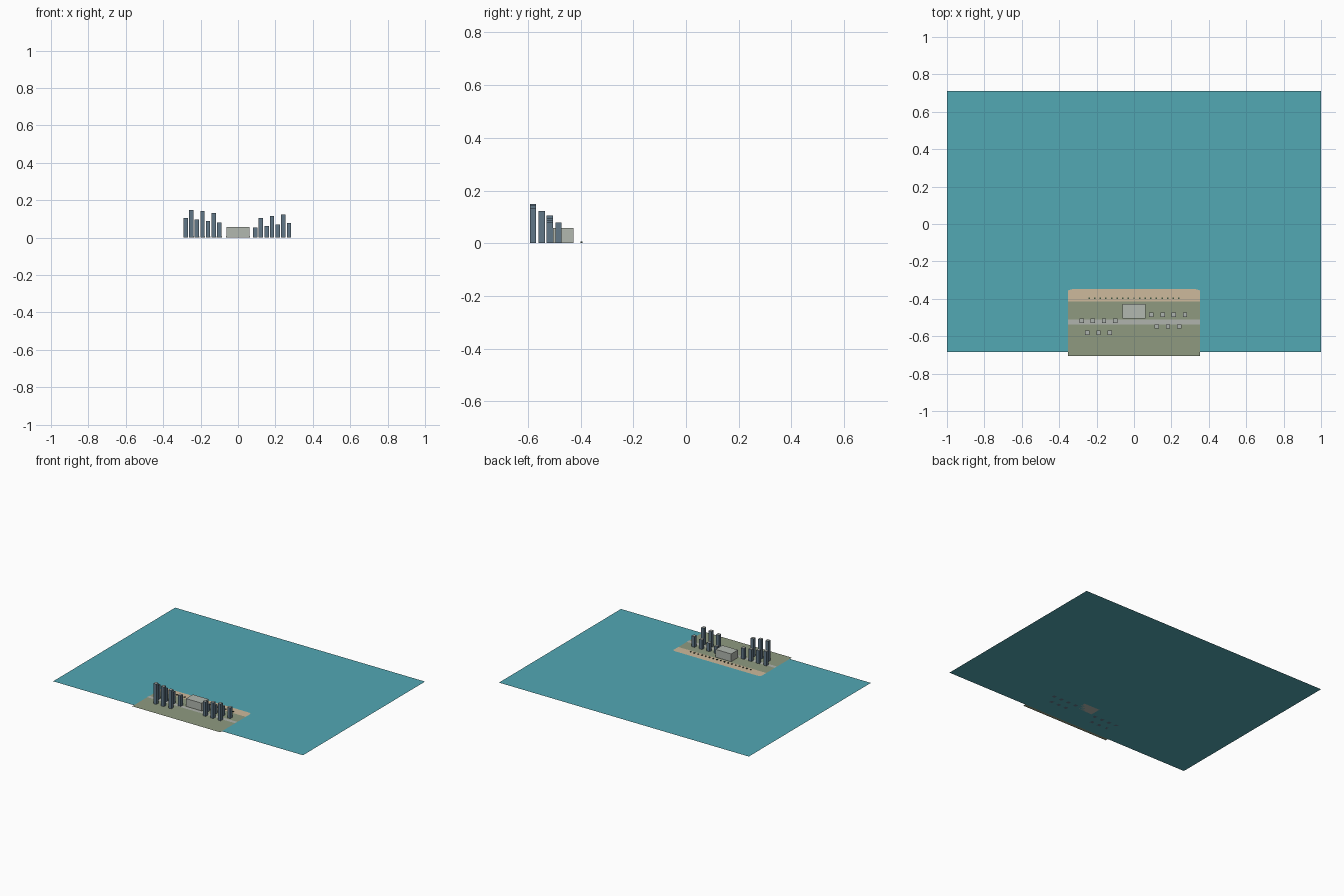
import bpy, bmesh

if "Cube" in bpy.data.objects:
    bpy.data.objects.remove(bpy.data.objects["Cube"])


def mat(name, r, g, b):
    """Flat material from sRGB 0-255."""
    lin = lambda c: ((c / 255 + 0.055) / 1.055) ** 2.4
    m = bpy.data.materials.new(name)
    m.diffuse_color = (lin(r), lin(g), lin(b), 1)
    m.use_nodes = True
    m.node_tree.nodes["Principled BSDF"].inputs["Base Color"].default_value = m.diffuse_color
    return m


water_m = mat("water teal", 82, 168, 180)
land_m = mat("grass olive", 143, 154, 128)
sand_m = mat("beach sand", 205, 186, 156)
road_m = mat("road grey", 176, 180, 174)
hall_m = mat("concrete", 178, 184, 176)
tower_m = mat("tower slate", 97, 119, 135)
roof_m = mat("roof grey", 172, 178, 174)
palm_m = mat("palm green", 66, 88, 66)


def finish(name, bm, *mats):
    me = bpy.data.meshes.new(name)
    bm.to_mesh(me)
    bm.free()
    for m in mats:
        me.materials.append(m)
    ob = bpy.data.objects.new(name, me)
    bpy.context.collection.objects.link(ob)
    return ob


def sheet(name, pts, z, m):
    """Flat sheet from an outline (counter-clockwise)."""
    bm = bmesh.new()
    bm.faces.new([bm.verts.new((x, y, z)) for x, y in pts])
    finish(name, bm, m)


def rect(x0, x1, y0, y1):
    return [(x0, y0), (x1, y0), (x1, y1), (x0, y1)]


def block(name, x, y, w, d, z0, z1, side, top=None):
    """Box with an optional different roof colour."""
    bm = bmesh.new()
    bmesh.ops.create_cube(bm, size=1)
    for v in bm.verts:
        v.co = (x + v.co.x * w, y + v.co.y * d, z0 + (v.co.z + 0.5) * (z1 - z0))
    bm.normal_update()
    if top:
        for f in bm.faces:
            f.material_index = int(f.normal.z > 0.5)
    finish(name, bm, side, *([top] if top else []))


# ground sheets: sea, land, beach with clipped corners, road
sheet("sea", rect(-1, 1, -0.685, 0.71), 0, water_m)
sheet("land", rect(-0.352, 0.352, -0.707, -0.41), 0.001, land_m)
sheet("beach", [(-0.352, -0.415), (0.352, -0.415), (0.352, -0.355),
                (0.33, -0.348), (-0.33, -0.348), (-0.352, -0.355)], 0.0015, sand_m)
sheet("road", rect(-0.352, 0.352, -0.537, -0.511), 0.002, road_m)

# central low hall
block("central_hall", 0, -0.466, 0.125, 0.078, 0, 0.057, hall_m)

# tower rows: first x, y, heights (towers 0.06 apart)
rows = {
    "left_front_tower": (-0.25, -0.581, (0.148, 0.143, 0.133)),
    "left_back_tower": (-0.28, -0.517, (0.105, 0.096, 0.088, 0.08)),
    "right_front_tower": (0.122, -0.548, (0.105, 0.115, 0.123)),
    "right_back_tower": (0.093, -0.484, (0.053, 0.063, 0.071, 0.079)),
}
for name, (x, y, heights) in rows.items():
    for i, h in enumerate(heights):
        block(f"{name}_{i + 1}", x + 0.06 * i, y, 0.023, 0.024, 0, h, tower_m, roof_m)

# row of small shrubs along the beach
for i in range(17):
    block(f"beach_palm_{i + 1}", -0.24 + 0.03 * i, -0.397, 0.008, 0.008, 0.001, 0.006, palm_m)
